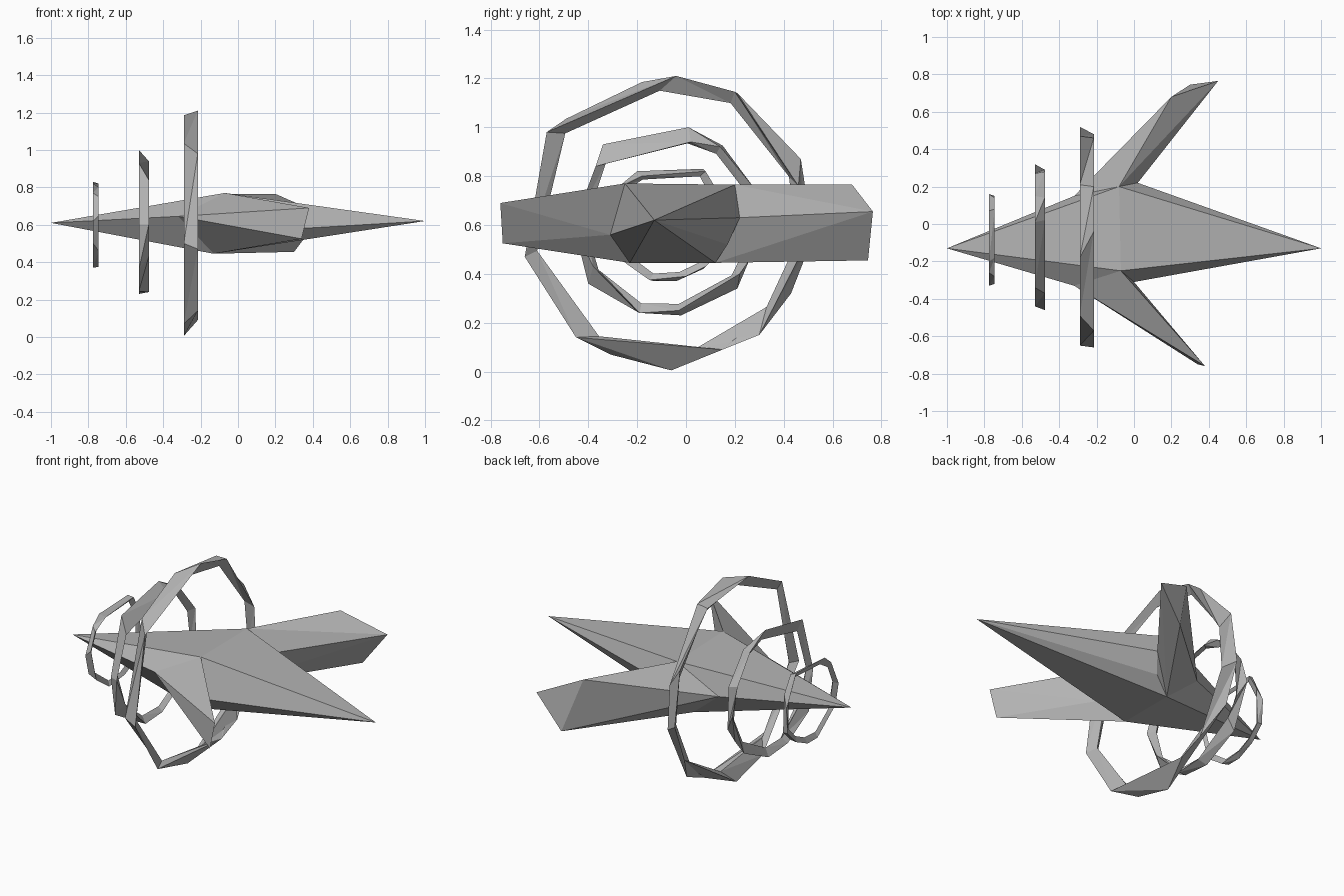
import bpy, bmesh

if "Cube" in bpy.data.objects:
    bpy.data.objects.remove(bpy.data.objects["Cube"])

grey = bpy.data.materials.new("plain grey")
grey.diffuse_color = (0.45, 0.45, 0.45, 1)
grey.use_nodes = True
grey.node_tree.nodes["Principled BSDF"].inputs["Base Color"].default_value = grey.diffuse_color


def finish(bm, name):
    bmesh.ops.recalc_face_normals(bm, faces=bm.faces)
    mesh = bpy.data.meshes.new(name)
    bm.to_mesh(mesh)
    bm.free()
    mesh.materials.append(grey)
    ob = bpy.data.objects.new(name, mesh)
    bpy.context.collection.objects.link(ob)


def faceted(name, points):
    """Faceted convex solid through a few corner points."""
    bm = bmesh.new()
    for p in points:
        bm.verts.new(p)
    res = bmesh.ops.convex_hull(bm, input=bm.verts)
    loose = [v for v in bm.verts if not v.link_faces]
    bmesh.ops.delete(bm, geom=loose, context='VERTS')
    finish(bm, name)


def ring(name, x_left, x_right, centre, inner, stations):
    """Irregular band with a triangular section: two outer rims, one inner."""
    bm = bmesh.new()
    loops = []
    cy, cz = centre
    for ly, lz, ry, rz in stations:
        my, mz = (ly + ry) / 2, (lz + rz) / 2
        loops.append([bm.verts.new(p) for p in (
            (x_left, ly, lz), (x_right, ry, rz),
            ((x_left + x_right) / 2, cy + (my - cy) * inner, cz + (mz - cz) * inner))])
    for i, a in enumerate(loops):
        b = loops[(i + 1) % len(loops)]
        for k in range(3):
            j = (k + 1) % 3
            bm.faces.new((a[k], a[j], b[j]))
            bm.faces.new((a[k], b[j], b[k]))
    finish(bm, name)


# Shared corners around the widest part of the body
top_near, top_far = (-.07, -.25, .77), (-.08, .2, .765)
low_near, low_far = (-.13, -.23, .445), (-.13, .12, .445)
front_near, front_far = (0, -.31, .56), (.02, .22, .63)
back_near, back_far = (-.32, -.33, .645), (-.32, .15, .6)

# Spindle body
faceted("body", [(1, -.13, .62), (-1, -.13, .61), top_near, top_far, low_near,
                 low_far, front_near, front_far, (-.02, .17, .52), back_near, back_far])

# Fins
faceted("near_fin", [top_near, low_near, front_near, back_near,
                     (.38, -.76, .69), (.34, -.75, .525)])
faceted("far_fin", [top_far, low_far, front_far, back_far,
                    (.2, .68, .765), (.45, .765, .655), (.3, .745, .455)])

# Rings around the tail: left rim y, z then right rim y, z
ring("large_ring", -.29, -.215, (-.08, .6), .92, [
    (-.18, 1.185, -.04, 1.21), (.21, 1.14, .2, 1.145), (.47, .87, .46, .76),
    (.52, .55, .48, .5), (.43, .32, .3, .15), (-.06, .005, .15, .09),
    (-.31, .07, -.45, .14), (-.65, .5, -.66, .47), (-.49, 1.035, -.57, .98)])
ring("middle_ring", -.53, -.477, (-.07, .61), .9, [
    (.01, 1, .02, .94), (.15, .925, .14, .92), (.27, .76, .28, .75),
    (.32, .6, .29, .5), (.21, .34, .22, .4), (-.02, .23, -.03, .25),
    (-.2, .245, -.19, .24), (-.4, .36, -.38, .43), (-.44, .6, -.46, .6),
    (-.34, .93, -.37, .84)])
ring("small_ring", -.775, -.745, (-.08, .61), .88, [
    (.07, .83, .08, .82), (.16, .65, .14, .72), (.15, .5, .15, .5),
    (.07, .42, .08, .43), (-.04, .37, 0, .39), (-.13, .37, -.15, .375),
    (-.3, .5, -.27, .46), (-.33, .62, -.32, .65), (-.26, .77, -.28, .75),
    (-.2, .82, -.18, .8)])
